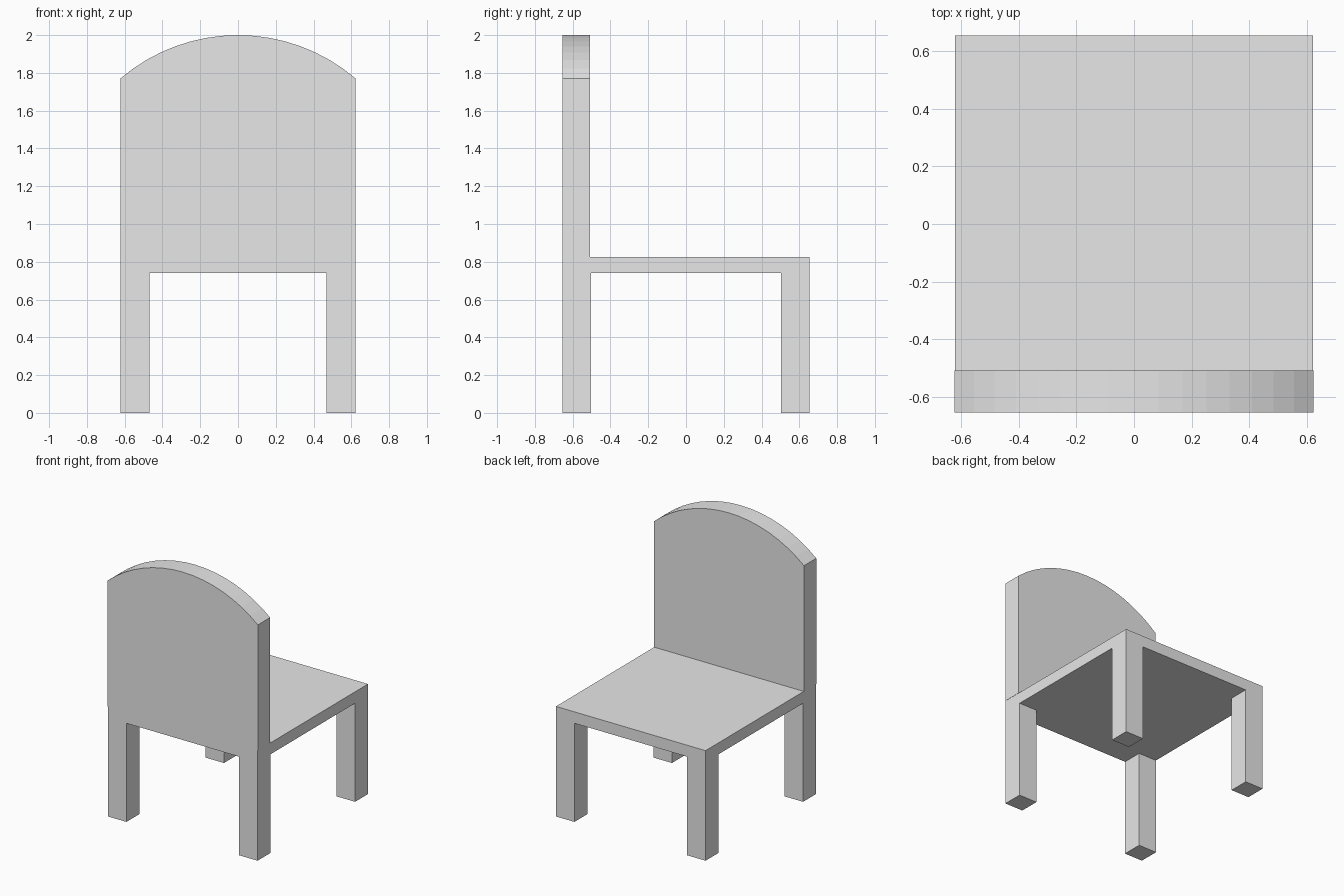
import bpy
import bmesh
from math import asin, sin, cos

cube = bpy.data.objects.get("Cube")
if cube:
    bpy.data.objects.remove(cube, do_unlink=True)

# Single plain grey
grey = bpy.data.materials.new("plain_grey")
grey.use_nodes = True
color = (0.8, 0.8, 0.8, 1.0)
grey.diffuse_color = color
grey.node_tree.nodes["Principled BSDF"].inputs["Base Color"].default_value = color


def prism(name, outline, depth):
    """Extrude a flat polygon along the depth vector."""
    bm = bmesh.new()
    face = bm.faces.new([bm.verts.new(p) for p in outline])
    extruded = bmesh.ops.extrude_face_region(bm, geom=[face])["geom"]
    verts = [v for v in extruded if isinstance(v, bmesh.types.BMVert)]
    bmesh.ops.translate(bm, verts=verts, vec=depth)
    bmesh.ops.recalc_face_normals(bm, faces=bm.faces)
    mesh = bpy.data.meshes.new(name)
    bm.to_mesh(mesh)
    bm.free()
    mesh.materials.append(grey)
    obj = bpy.data.objects.new(name, mesh)
    bpy.context.scene.collection.objects.link(obj)
    return obj


def box(name, x0, x1, y0, y1, z0, z1):
    corners = [(x0, y0, z0), (x1, y0, z0), (x1, y1, z0), (x0, y1, z0)]
    return prism(name, corners, (0, 0, z1 - z0))


HALF_X, HALF_Y = 0.621, 0.655
LEG = 0.153
SEAT_BOTTOM, SEAT_TOP = 0.74, 0.826

# Seat slab
box("seat", -HALF_X, HALF_X, -HALF_Y, HALF_Y, SEAT_BOTTOM, SEAT_TOP)

# Four square legs flush with the seat corners
for side, sx in (("left", 1), ("right", -1)):
    for end, sy in (("front", -1), ("back", 1)):
        xs = sorted((sx * HALF_X, sx * (HALF_X - LEG)))
        ys = sorted((sy * HALF_Y, sy * (HALF_Y - LEG)))
        box(f"{end}_{side}_leg", *xs, *ys, 0, SEAT_BOTTOM)

# Backrest panel with an arched top
half, shoulder, top, segments = 0.623, 1.77, 2.0, 16
rise = top - shoulder
radius = (half ** 2 + rise ** 2) / (2 * rise)
sweep = asin(half / radius)
outline = [(-half, -HALF_Y, SEAT_TOP), (half, -HALF_Y, SEAT_TOP)]
for i in range(segments + 1):
    a = sweep * (1 - 2 * i / segments)
    outline.append((radius * sin(a), -HALF_Y, top - radius + radius * cos(a)))
prism("backrest", outline, (0, 0.146, 0))
